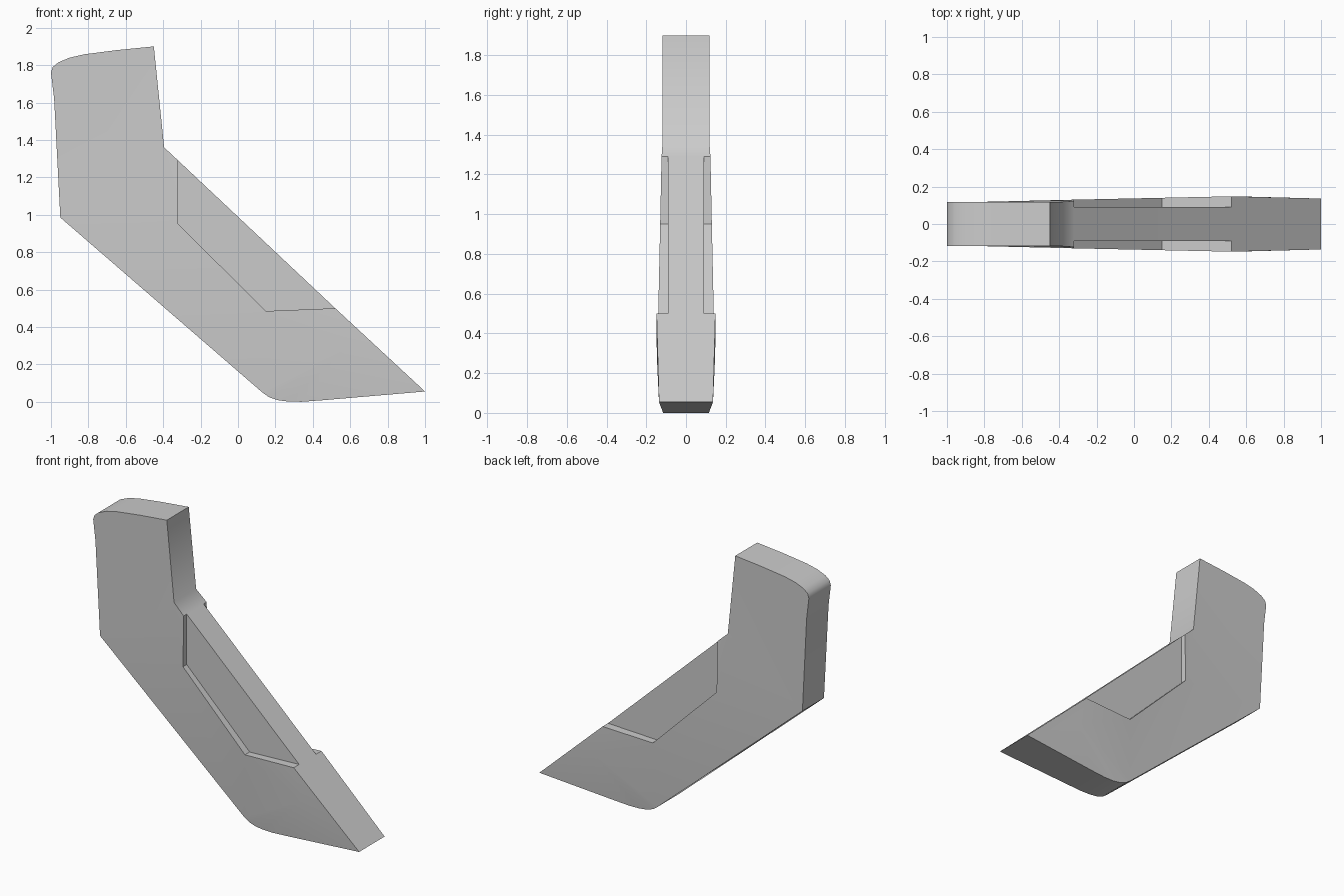
import bpy, bmesh

if "Cube" in bpy.data.objects:
    bpy.data.objects.remove(bpy.data.objects["Cube"])

# Outline and surface points of the right half: name -> (x, z, half thickness)
P = {
    "top": (-0.45, 1.90, 0.117), "elbow": (-0.395, 1.36, 0.118),
    "r1": (-0.65, 1.88, 0.117), "r2": (-0.82, 1.858, 0.117), "r3": (-0.90, 1.84, 0.117),
    "r4": (-0.96, 1.815, 0.117), "r5": (-0.99, 1.79, 0.117), "r6": (-1.0, 1.76, 0.117),
    "r7": (-0.983, 1.62, 0.117), "heel": (-0.95, 0.985, 0.115),
    "b0": (0.13, 0.05, 0.118), "b1": (0.165, 0.025, 0.116), "b2": (0.21, 0.009, 0.115),
    "b3": (0.27, 0.001, 0.114), "b4": (0.34, 0.0, 0.115), "b5": (0.45, 0.008, 0.118),
    "tip": (1.0, 0.055, 0.136), "bulge": (0.58, 0.29, 0.147),
    "p1": (-0.32, 1.29, 0.123), "p2": (-0.32, 0.95, 0.130),
    "p3": (0.15, 0.485, 0.140), "p4": (0.52, 0.50, 0.148),
}
# Recessed pocket floor
for i in "1234":
    x, z, h = P["p" + i]
    P["f" + i] = (x, z, 0.09)

bm = bmesh.new()
V = {(n, s): bm.verts.new((x, s * h, z)) for n, (x, z, h) in P.items() for s in (-1, 1)}

# Broad side faces, pocket floor and pocket walls, mirrored in y
side = [
    "elbow top r1 r2 r3 r4 r5 r6 r7 heel",
    "elbow heel p2 p1", "heel b0 p3 p2",
    "p3 b0 bulge", "p3 bulge p4",
    "b0 b1 bulge", "b1 b2 bulge", "b2 b3 bulge", "b3 b4 bulge", "b4 b5 bulge",
    "b5 tip bulge", "bulge tip p4",
    "f1 f2 f3 f4", "p1 p2 f2 f1", "p2 p3 f3 f2", "p3 p4 f4 f3",
]
for s in (-1, 1):
    for names in side:
        bm.faces.new([V[n, s] for n in names.split()])

# Edge strip around the blade
loop = "elbow top r1 r2 r3 r4 r5 r6 r7 heel b0 b1 b2 b3 b4 b5 tip".split()
for a, b in list(zip(loop, loop[1:])) + [("f1", "f4")]:
    bm.faces.new([V[a, -1], V[b, -1], V[b, 1], V[a, 1]])
for end, outer, inner in (("elbow", "p1", "f1"), ("tip", "p4", "f4")):
    bm.faces.new([V[end, -1], V[end, 1], V[outer, 1], V[inner, 1], V[inner, -1], V[outer, -1]])

bmesh.ops.recalc_face_normals(bm, faces=bm.faces)
bmesh.ops.triangulate(bm, faces=[f for f in bm.faces if len(f.verts) == 4])

me = bpy.data.meshes.new("angled_blade")
bm.to_mesh(me)
bm.free()
ob = bpy.data.objects.new("angled_blade", me)
bpy.context.collection.objects.link(ob)
bpy.context.view_layer.objects.active = ob
ob.select_set(True)
bpy.ops.object.shade_smooth_by_angle(angle=0.757)
